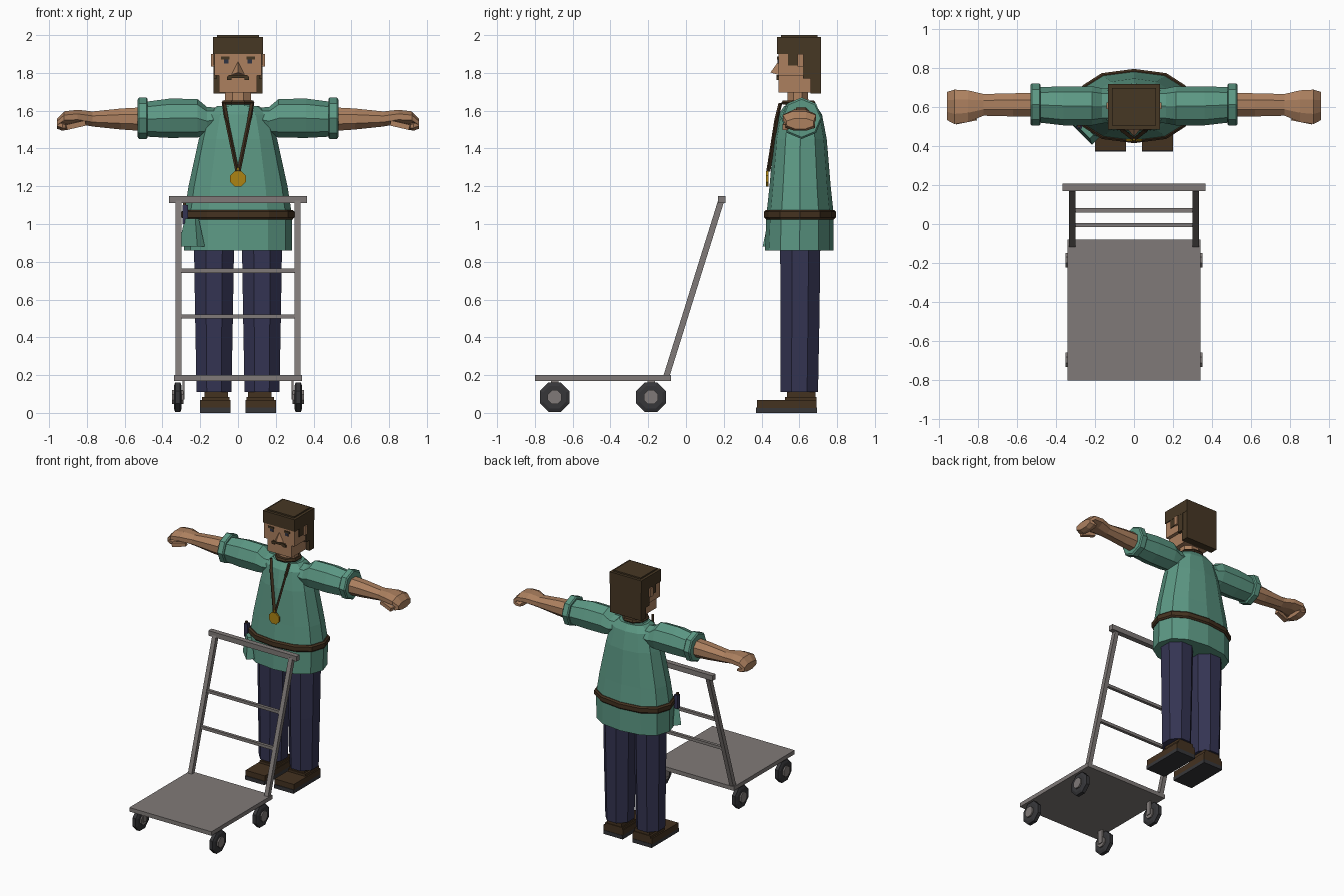
import bpy, bmesh, math
from mathutils import Vector, Matrix

if "Cube" in bpy.data.objects:
    bpy.data.objects.remove(bpy.data.objects["Cube"])


def material(name, rgb):
    # rgb is given as display values and stored as linear ones
    col = [((c / 255 + 0.055) / 1.055) ** 2.4 for c in rgb] + [1]
    m = bpy.data.materials.new(name)
    m.use_nodes = True
    m.diffuse_color = col
    bsdf = m.node_tree.nodes["Principled BSDF"]
    bsdf.inputs["Base Color"].default_value = col
    return m


GREEN = material("shirt green", (92, 152, 132))
GREY = material("metal grey", (128, 122, 120))
SKIN = material("skin", (172, 128, 95))
HAIR = material("hair brown", (70, 55, 36))
LEATHER = material("leather brown", (68, 50, 32))
NAVY = material("trouser navy", (52, 52, 82))
GOLD = material("gold", (172, 132, 20))
BLACK = material("rubber black", (54, 54, 57))
EYE = material("eye slate", (48, 52, 66))


def finish(name, bm, mat):
    bmesh.ops.recalc_face_normals(bm, faces=bm.faces)
    me = bpy.data.meshes.new(name)
    bm.to_mesh(me)
    bm.free()
    me.materials.append(mat)
    ob = bpy.data.objects.new(name, me)
    bpy.context.collection.objects.link(ob)
    return ob


def box(name, mat, x, y, z):
    """Box from three (low, high) ranges."""
    bm = bmesh.new()
    bmesh.ops.create_cube(bm, size=1)
    for v in bm.verts:
        v.co = [(a + b) / 2 + c * (b - a) for (a, b), c in zip((x, y, z), v.co)]
    return finish(name, bm, mat)


def bar(name, mat, a, b, w, d):
    """Rectangular bar between two points."""
    a, b = Vector(a), Vector(b)
    bm = bmesh.new()
    bmesh.ops.create_cube(bm, size=1)
    rot = (b - a).to_track_quat('Z', 'Y').to_matrix().to_4x4()
    size = Matrix.Diagonal((w, d, (b - a).length, 1))
    bm.transform(Matrix.Translation((a + b) / 2) @ rot @ size)
    return finish(name, bm, mat)


def loft(name, mat, rings, axis='Z', sides=8, phase=0.5, side=1, power=1.0):
    """Skin rings of (position, centre, radius, centre, radius) along an axis."""
    bm = bmesh.new()
    loops = []
    for p, c1, r1, c2, r2 in rings:
        loop = []
        for i in range(sides):
            t = (i + phase) * math.tau / sides
            u, v = math.cos(t), math.sin(t)
            u = c1 + r1 * math.copysign(abs(u) ** power, u)
            v = c2 + r2 * math.copysign(abs(v) ** power, v)
            loop.append(bm.verts.new((u * side, v, p) if axis == 'Z' else (p * side, u, v)))
        loops.append(loop)
    for lo, hi in zip(loops, loops[1:]):
        for i in range(sides):
            j = (i + 1) % sides
            bm.faces.new((lo[i], lo[j], hi[j], hi[i]))
    bm.faces.new(loops[0])
    bm.faces.new(loops[-1])
    return finish(name, bm, mat)


# Cart: deck, sloped frame and handle
box("cart_deck", GREY, (-.34, .34), (-.8, -.08), (.17, .2))
box("cart_handle", GREY, (-.365, .365), (.17, .208), (1.11, 1.148))
foot, head = Vector((0, -.105, .19)), Vector((0, .185, 1.12))
for k, t in enumerate((.345, .605)):
    p = foot.lerp(head, t)
    bar(f"cart_rung_{k}", GREY, p - Vector((.31, 0, 0)), p + Vector((.31, 0, 0)), .022, .022)
for s, label in ((1, "left"), (-1, "right")):
    off = Vector((.316 * s, 0, 0))
    bar(f"cart_post_{label}", GREY, foot + off, head + off, .032, .032)
    # Wheels with hub and fork
    for y, end in ((-.695, "front"), (-.185, "back")):
        loft(f"wheel_{end}_{label}", BLACK,
             [(.298, y, .065, .083, .065), (.306, y, .085, .083, .085),
              (.332, y, .085, .083, .085), (.34, y, .065, .083, .065)], 'X', side=s)
        loft(f"wheel_hub_{end}_{label}", GREY,
             [(.288, y, .04, .083, .04), (.35, y, .04, .083, .04)], 'X', side=s)
        box(f"wheel_fork_{end}_{label}", GREY, sorted((.282 * s, .294 * s)),
            (y - .02, y + .02), (.07, .175))

# Torso: shirt and belt
loft("shirt", GREEN, [(.86, 0, .285, .6, .182), (1.05, 0, .285, .604, .178),
                      (1.2, 0, .262, .604, .162), (1.45, 0, .207, .605, .14),
                      (1.58, 0, .17, .605, .115), (1.625, 0, .11, .605, .085)],
     sides=12, phase=0, power=.85)
loft("belt", LEATHER, [(1.025, 0, .29, .604, .18), (1.035, 0, .298, .604, .19),
                       (1.065, 0, .298, .604, .19), (1.075, 0, .288, .604, .18)],
     sides=12, phase=0, power=.85)

# Cloth hanging from the belt, and a tool tucked above it
cloth = loft("belt_cloth", GREEN, [(.88, 0, .075, 0, .03), (1.03, 0, .042, 0, .014)], sides=4, power=.2)
cloth.matrix_world = Matrix.Translation((-.245, .475, 0)) @ Matrix.Rotation(-math.pi / 4, 4, 'Z')
box("belt_tool", NAVY, (-.295, -.265), (.49, .52), (1.0, 1.1))
box("belt_tool_grip", LEATHER, (-.29, -.275), (.495, .51), (1.08, 1.115))

for s, label in ((1, "left"), (-1, "right")):
    # Leg and shoe
    loft(f"leg_{label}", NAVY, [(.11, .127, .1, .6, .107), (.5, .127, .108, .603, .112),
                                (.9, .127, .115, .605, .115)], side=s)
    loft(f"ankle_{label}", LEATHER, [(.06, .115, .066, .61, .08), (.11, .115, .066, .61, .08)],
         side=s, sides=4, power=.2)
    wide = sorted((.04 * s, .2 * s))
    box(f"shoe_{label}", LEATHER, wide, (.375, .69), (.025, .068))
    box(f"shoe_heel_{label}", LEATHER, sorted((.045 * s, .19 * s)), (.525, .69), (.06, .085))
    box(f"shoe_sole_{label}", BLACK, wide, (.37, .693), (0, .028))
    # Sleeve and cuff
    loft(f"sleeve_{label}", GREEN, [(.1, .605, .085, 1.555, .06), (.165, .605, .09, 1.545, .075),
                                    (.215, .605, .1, 1.56, .102), (.36, .605, .1, 1.56, .104),
                                    (.49, .61, .09, 1.555, .092)], 'X', phase=0, side=s)
    loft(f"cuff_{label}", GREEN, [(.478, .612, .1, 1.56, .1), (.485, .612, .108, 1.56, .11),
                                  (.523, .612, .108, 1.56, .11), (.531, .612, .1, 1.56, .1)],
         'X', phase=0, side=s)
    # Forearm, palm, curled fingers and thumb
    loft(f"arm_{label}", SKIN, [(.5, .61, .066, 1.555, .068), (.62, .61, .064, 1.556, .06),
                                (.77, .61, .06, 1.556, .043), (.85, .603, .088, 1.568, .04),
                                (.92, .6, .095, 1.563, .036), (.957, .604, .078, 1.535, .026)],
         'X', side=s)
    loft(f"fingers_{label}", SKIN, [(.9, .61, .075, 1.515, .016), (.93, .605, .085, 1.52, .028),
                                    (.957, .605, .076, 1.53, .028)], 'X', side=s)
    bar(f"thumb_{label}", SKIN, (.81 * s, .545, 1.535), (.91 * s, .525, 1.512), .03, .028)

# Neck and head
loft("neck", SKIN, [(1.6, 0, .078, .592, .062), (1.71, 0, .074, .592, .058)])
box("jaw", SKIN, (-.1, .1), (.489, .675), (1.695, 1.79))
box("face", SKIN, (-.125, .125), (.489, .68), (1.785, 1.92))
bm = bmesh.new()
wedge = [bm.verts.new(c) for c in ((-.036, .49, 1.79), (.036, .49, 1.79), (0, .49, 1.862), (0, .447, 1.802))]
for skip in range(4):
    bm.faces.new([v for i, v in enumerate(wedge) if i != skip])
finish("nose", bm, SKIN)

# Hair: cap, back and side pieces
box("hair_cap", HAIR, (-.132, .132), (.483, .716), (1.9, 1.99))
box("hair_crown", HAIR, (-.112, .112), (.503, .696), (1.985, 2.0))
box("hair_back", HAIR, (-.13, .13), (.66, .716), (1.69, 1.91))
for s, label in ((1, "left"), (-1, "right")):
    side_x = sorted((.11 * s, .131 * s))
    box(f"hair_side_{label}", HAIR, side_x, (.62, .67), (1.77, 1.91))
    box(f"sideburn_{label}", HAIR, side_x, (.54, .59), (1.84, 1.91))
    box(f"ear_{label}", SKIN, sorted((.11 * s, .142 * s)), (.59, .622), (1.835, 1.9))
    # Eyes, brows and the moustache ends
    box(f"eye_{label}", EYE, sorted((.05 * s, .075 * s)), (.484, .492), (1.85, 1.874))
    box(f"brow_{label}", HAIR, sorted((.045 * s, .09 * s)), (.482, .492), (1.872, 1.886))
    box(f"moustache_end_{label}", HAIR, sorted((.034 * s, .058 * s)), (.48, .492), (1.762, 1.78))
    # Cord of the medal
    bar(f"cord_{label}", LEATHER, (.075 * s, .5, 1.64), (.06 * s, .477, 1.55), .018, .012)
    bar(f"cord_front_{label}", LEATHER, (.062 * s, .48, 1.56), (.004 * s, .436, 1.28), .018, .012)
box("moustache", HAIR, (-.05, .05), (.478, .492), (1.772, 1.788))

# Collar, neck cord and medal
loft("collar", GREEN, [(1.61, 0, .1, .6, .085), (1.635, 0, .088, .6, .078)])
loft("neck_cord", LEATHER, [(1.632, 0, .088, .595, .09), (1.642, 0, .094, .595, .098),
                            (1.655, 0, .086, .595, .088)])
bm = bmesh.new()
bmesh.ops.create_cone(bm, cap_ends=True, segments=8, radius1=.045, radius2=.045, depth=.012)
bm.transform(Matrix.Translation((0, .43, 1.24)) @ Matrix.Rotation(math.pi / 2, 4, 'X') @ Matrix.Rotation(math.pi / 8, 4, 'Z'))
finish("medal", bm, GOLD)
bar("medal_ring", GOLD, (0, .432, 1.275), (0, .434, 1.3), .012, .01)
